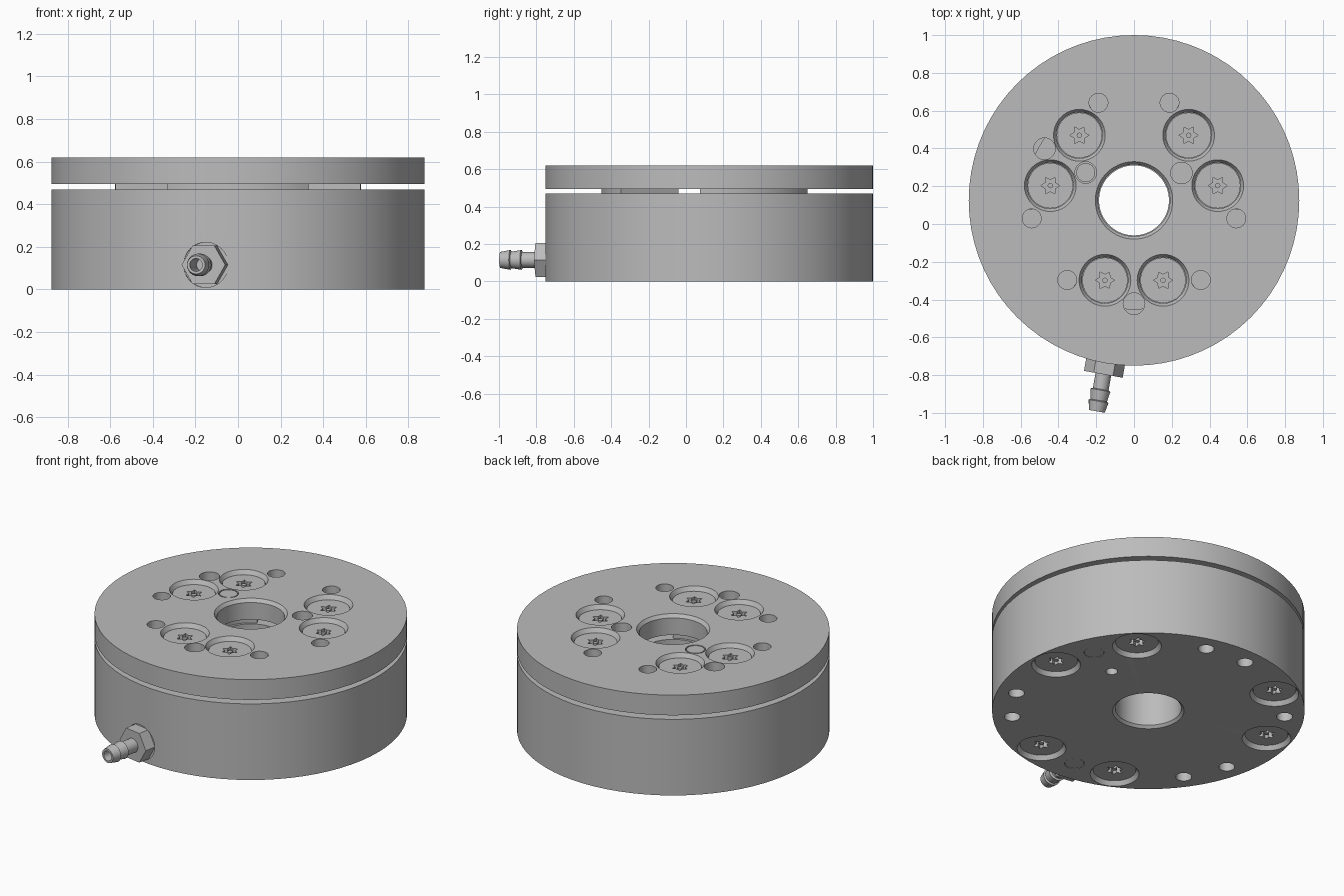
import bpy, bmesh, math
from math import radians, sin, cos, pi
from mathutils import Matrix, Vector

if "Cube" in bpy.data.objects:
    bpy.data.objects.remove(bpy.data.objects["Cube"], do_unlink=True)

AXIS = Vector((0, 0.125, 0))
BODY_TOP, PLATE_LOW, PLATE_TOP = 0.47, 0.495, 0.62
RADIUS = 0.875

steel = bpy.data.materials.new("steel grey")
steel.use_nodes = True
grey = (0.5, 0.5, 0.5, 1)
steel.diffuse_color = grey
steel.node_tree.nodes["Principled BSDF"].inputs["Base Color"].default_value = grey


def lathe(bm, profile, segments=32, matrix=Matrix(), phase=0.0):
    """Revolve a closed (radius, height) profile around z."""
    rings = []
    for i in range(segments):
        a = 2 * pi * i / segments + phase
        rings.append([bm.verts.new(matrix @ Vector((r * cos(a), r * sin(a), z)))
                      for r, z in profile])
    new = [v for ring in rings for v in ring]
    n = len(profile)
    for i in range(segments):
        a, b = rings[i], rings[(i + 1) % segments]
        for j in range(n):
            k = (j + 1) % n
            if profile[j][0] > 0 or profile[k][0] > 0:
                bm.faces.new((a[j], b[j], b[k], a[k]))
    bmesh.ops.remove_doubles(bm, verts=new, dist=1e-6)


def rod(bm, radius, low, high, segments=32, matrix=Matrix(), phase=0.0):
    lathe(bm, [(0, low), (radius, low), (radius, high), (0, high)],
          segments, matrix, phase)


def prism(bm, outline, low, high):
    """Extrude a flat outline between two heights."""
    bottom = [bm.verts.new((x, y, low)) for x, y in outline]
    top = [bm.verts.new((x, y, high)) for x, y in outline]
    bm.faces.new(bottom)
    bm.faces.new(top)
    for i in range(len(outline)):
        k = (i + 1) % len(outline)
        bm.faces.new((bottom[i], bottom[k], top[k], top[i]))


def finish(bm, name):
    bmesh.ops.recalc_face_normals(bm, faces=bm.faces)
    mesh = bpy.data.meshes.new(name)
    bm.to_mesh(mesh)
    bm.free()
    mesh.materials.append(steel)
    obj = bpy.data.objects.new(name, mesh)
    bpy.context.collection.objects.link(obj)
    return obj


def select(obj):
    bpy.ops.object.select_all(action='DESELECT')
    obj.select_set(True)
    bpy.context.view_layer.objects.active = obj


def carve(obj, cutter_bm):
    cutter = finish(cutter_bm, "cutter")
    cutter.hide_render = True
    mod = obj.modifiers.new("holes", 'BOOLEAN')
    mod.operation, mod.solver, mod.object = 'DIFFERENCE', 'EXACT', cutter
    select(obj)
    bpy.ops.object.modifier_apply(modifier=mod.name)
    bpy.data.objects.remove(cutter, do_unlink=True)


def smooth(obj):
    select(obj)
    bpy.ops.object.shade_smooth_by_angle(angle=radians(30))


def at(radius, degrees, z, flip=False):
    """Place a part on a bolt circle, facing up, or down when flipped."""
    a = radians(degrees)
    m = Matrix.Translation((radius * cos(a), radius * sin(a), z))
    return m @ Matrix.Rotation(pi, 4, 'X') if flip else m


def pairs(first, spread):
    return [first + 120 * k + s * spread for k in range(3) for s in (-1, 1)]


# Hole layouts, as (circle radius, angle, face height, facing down)
top_screws = [at(0.45, a, PLATE_TOP) for a in pairs(30, 20)]
low_screws = [at(0.73, a, 0, True) for a in pairs(25, 20)]
top_pin = at(0.295, 150, PLATE_TOP)
low_pins = [at(0.72, a, 0, True) for a in (25, 265)]
SCREW_BORE = [(0, -0.09), (0.122, -0.09), (0.122, -0.025), (0.137, 0), (0.137, 0.03), (0, 0.03)]

# Nozzle frame: local z points outward
outward = AXIS + Vector((0, 0, 0.115))
nozzle_frame = (Matrix.Translation((0, 0, 0.115)) @ Matrix.Rotation(radians(260), 4, 'Z')
                @ Matrix.Rotation(pi / 2, 4, 'Y'))

# Lower body with a chamfered centre bore
bm = bmesh.new()
lathe(bm, [(0.2, 0), (RADIUS, 0), (RADIUS, BODY_TOP), (0.185, BODY_TOP), (0.185, 0.015)], 72)
body = finish(bm, "body")
cut = bmesh.new()
for m in low_screws:
    lathe(cut, SCREW_BORE, 40, m)
for m in low_pins:
    rod(cut, 0.056, -0.1, 0.03, 32, m)
for a in pairs(85, 10) + [145]:
    rod(cut, 0.045, -0.3, 0.03, 24, at(0.765, a, 0, True))
rod(cut, 0.033, -0.3, 0.03, 24, at(0.487, 25, 0, True))
rod(cut, 0.106, 0.862, 0.95, 40, nozzle_frame)
carve(body, cut)

# Top plate
bm = bmesh.new()
lathe(bm, [(0.19, PLATE_LOW), (RADIUS, PLATE_LOW), (RADIUS, PLATE_TOP),
           (0.205, PLATE_TOP), (0.19, PLATE_TOP - 0.02)], 72)
plate = finish(bm, "top_plate")
cut = bmesh.new()
for m in top_screws:
    lathe(cut, SCREW_BORE, 40, m)
for a in pairs(30, 40):
    rod(cut, 0.05, -0.2, 0.03, 24, at(0.55, a, PLATE_TOP))
for r, a in ((0.547, 270), (0.547, 150), (0.29, 30)):
    rod(cut, 0.057, -0.2, 0.03, 32, at(r, a, PLATE_TOP))
rod(cut, 0.057, -0.09, 0.03, 32, top_pin)
carve(plate, cut)

# Three spacer pads in the gap
bm = bmesh.new()
for k in range(3):
    arc = [radians(30 + 120 * k + d) for d in range(-35, 36, 5)]
    outline = [(0.578 * cos(a), 0.578 * sin(a)) for a in arc]
    outline += [(0.2 * cos(a), 0.2 * sin(a)) for a in reversed(arc)]
    prism(bm, outline, BODY_TOP, PLATE_LOW)
pads = finish(bm, "spacer_pads")

# Screw heads with a star socket and centre post
bm = bmesh.new()
rod(bm, 0.12, -0.085, -0.025, 40)
head = finish(bm, "screw_1")
cut = bmesh.new()
star = [((0.05, 0.03)[i % 2] * cos(pi * i / 6), (0.05, 0.03)[i % 2] * sin(pi * i / 6))
        for i in range(12)]
prism(cut, star, -0.065, 0)
carve(head, cut)
bm = bmesh.new()
bm.from_mesh(head.data)
rod(bm, 0.014, -0.07, -0.03, 16)
bm.to_mesh(head.data)
bm.free()
smooth(head)
screws = []
for i, m in enumerate(top_screws + low_screws):
    screw = head if i == 0 else bpy.data.objects.new(f"screw_{i + 1}", head.data)
    if i:
        bpy.context.collection.objects.link(screw)
    screw.matrix_world = m
    screws.append(screw)

# Flush dowel pins
pins = []
for i, m in enumerate([top_pin] + low_pins):
    bm = bmesh.new()
    rod(bm, 0.05 if i == 0 else 0.054, -0.085, -0.001, 32, m)
    pins.append(finish(bm, f"dowel_pin_{i + 1}"))

# Hose nozzle: hexagon collar and barbed tube
bm = bmesh.new()
rod(bm, 0.104, 0.86, 0.935, 6, nozzle_frame, pi / 2)
collar = finish(bm, "nozzle_collar")
bm = bmesh.new()
lathe(bm, [(0, 0.92), (0.042, 0.92), (0.042, 1.015), (0.053, 1.02), (0.044, 1.075),
           (0.053, 1.08), (0.043, 1.134), (0.03, 1.134), (0.03, 0.95), (0, 0.95)],
      24, nozzle_frame)
tube = finish(bm, "nozzle_tube")

# Move everything onto the shared axis and shade
for obj in [body, plate, pads, collar, tube] + pins:
    smooth(obj)
    obj.location = AXIS
for screw in screws:
    screw.matrix_world = Matrix.Translation(AXIS) @ screw.matrix_world
